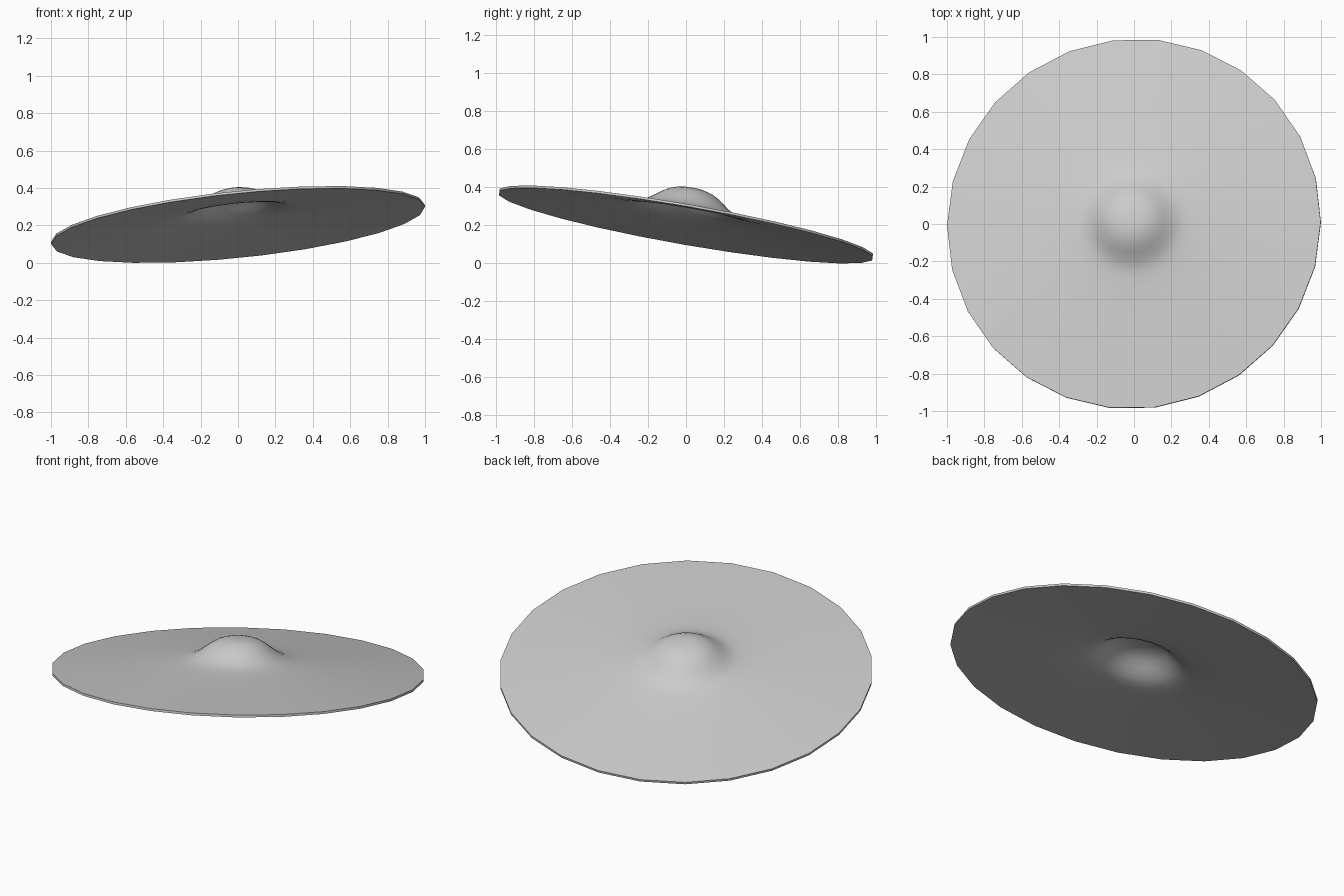
import bpy, bmesh, math
from mathutils import Vector

if "Cube" in bpy.data.objects:
    bpy.data.objects.remove(bpy.data.objects["Cube"])

SIDES = 26
THICK = 0.013
# upper profile (radius, height): domed bell flowing into a shallow bow
PROFILE = [(0.03, 0.1875), (0.06, 0.185), (0.09, 0.178), (0.12, 0.167), (0.15, 0.15),
           (0.18, 0.128), (0.21, 0.106), (0.24, 0.088), (0.27, 0.076), (0.31, 0.067),
           (0.37, 0.058), (0.5, 0.044), (0.65, 0.031), (0.82, 0.016), (1.004, 0.0)]
APEX = 0.188


def add_skin(bm, drop):
    """Revolve the profile; returns the rim ring and all faces made."""
    tip = bm.verts.new((0, 0, APEX - drop))
    prev, faces = None, []
    for r, h in PROFILE:
        ring = [bm.verts.new((r * math.cos(2 * math.pi * i / SIDES),
                              r * math.sin(2 * math.pi * i / SIDES), h - drop))
                for i in range(SIDES)]
        for i in range(SIDES):
            j = (i + 1) % SIDES
            if prev is None:
                bm.faces.new((tip, ring[i], ring[j]))
            else:
                bm.faces.new((prev[i], ring[i], ring[j], prev[j]))
        prev = ring
    return prev


# thin cymbal: upper skin, lower skin and rim wall
bm = bmesh.new()
top = add_skin(bm, 0)
bottom = add_skin(bm, THICK)
for i in range(SIDES):
    j = (i + 1) % SIDES
    bm.faces.new((top[i], bottom[i], bottom[j], top[j]))
bmesh.ops.recalc_face_normals(bm, faces=bm.faces)

# tilt towards the back and left, then rest on the ground
tilt = Vector((0, 0, 1)).rotation_difference(Vector((-0.102, 0.175, 1)))
bmesh.ops.rotate(bm, verts=bm.verts, cent=(0, 0, 0), matrix=tilt.to_matrix())
lo = [min(v.co[k] for v in bm.verts) for k in range(3)]
hi = [max(v.co[k] for v in bm.verts) for k in range(3)]
bmesh.ops.translate(bm, verts=bm.verts,
                    vec=(-(lo[0] + hi[0]) / 2, -(lo[1] + hi[1]) / 2, -lo[2]))

mesh = bpy.data.meshes.new("cymbal")
bm.to_mesh(mesh)
bm.free()
cymbal = bpy.data.objects.new("cymbal", mesh)
bpy.context.collection.objects.link(cymbal)
bpy.context.view_layer.objects.active = cymbal
cymbal.select_set(True)
bpy.ops.object.shade_smooth_by_angle(angle=math.radians(40))
